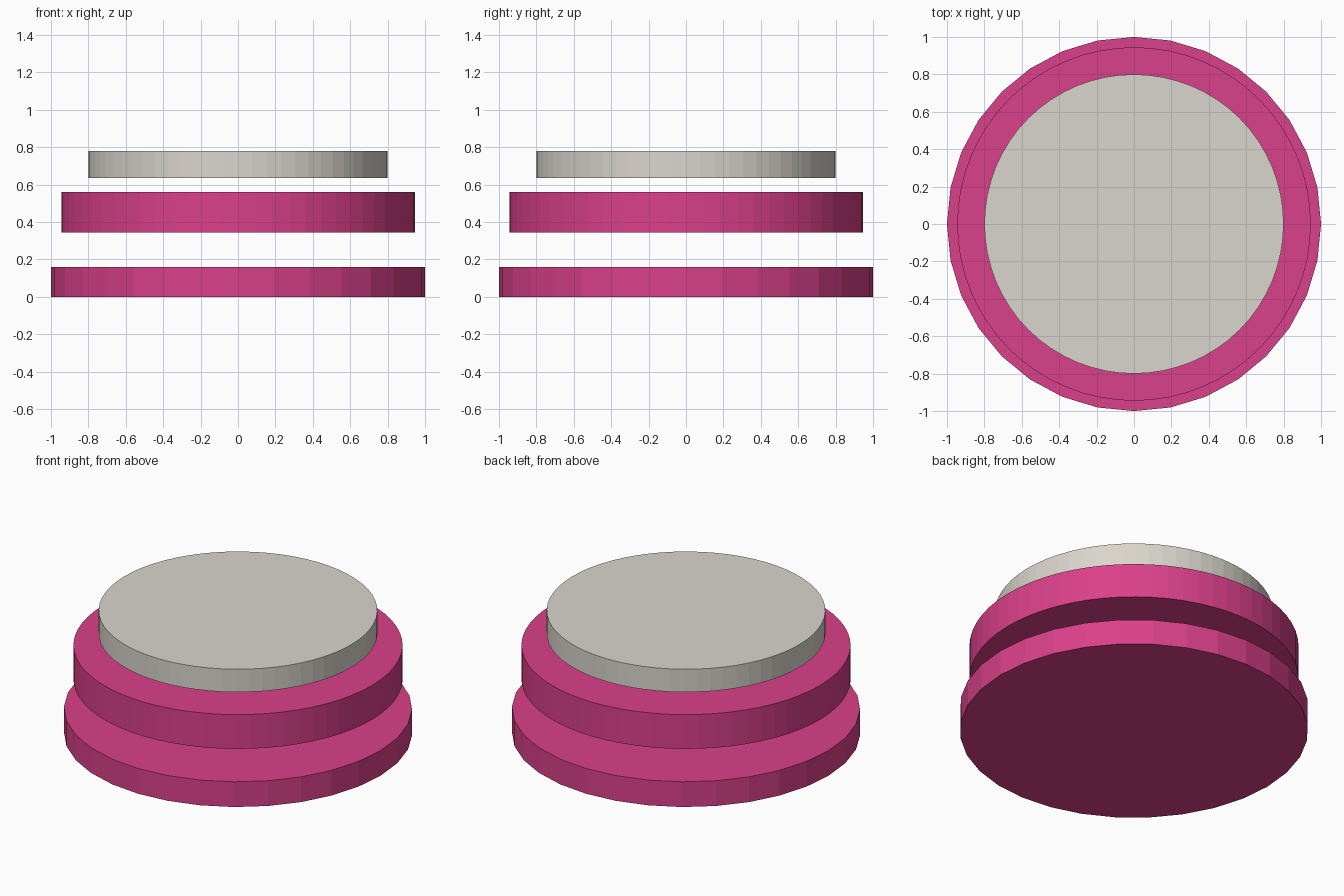
import bpy

if "Cube" in bpy.data.objects:
    bpy.data.objects.remove(bpy.data.objects["Cube"])


def material(name, rgb):
    m = bpy.data.materials.new(name)
    m.diffuse_color = (*rgb, 1.0)
    m.use_nodes = True
    m.node_tree.nodes["Principled BSDF"].inputs["Base Color"].default_value = m.diffuse_color
    return m


pink = material("pink", (0.70, 0.052, 0.255))
grey = material("warm grey", (0.70, 0.672, 0.61))


def disc(name, radius, z0, z1, sides, mat):
    bpy.ops.mesh.primitive_cylinder_add(
        vertices=sides, radius=radius, depth=z1 - z0,
        location=(0, 0, (z0 + z1) / 2))
    ob = bpy.context.object
    ob.name = name
    ob.data.materials.append(mat)


# Three separate stacked discs with gaps between them
disc("base_disc", 1.0, 0.0, 0.16, 32, pink)
disc("middle_disc", 0.945, 0.343, 0.56, 64, pink)
disc("top_disc", 0.80, 0.635, 0.78, 64, grey)
